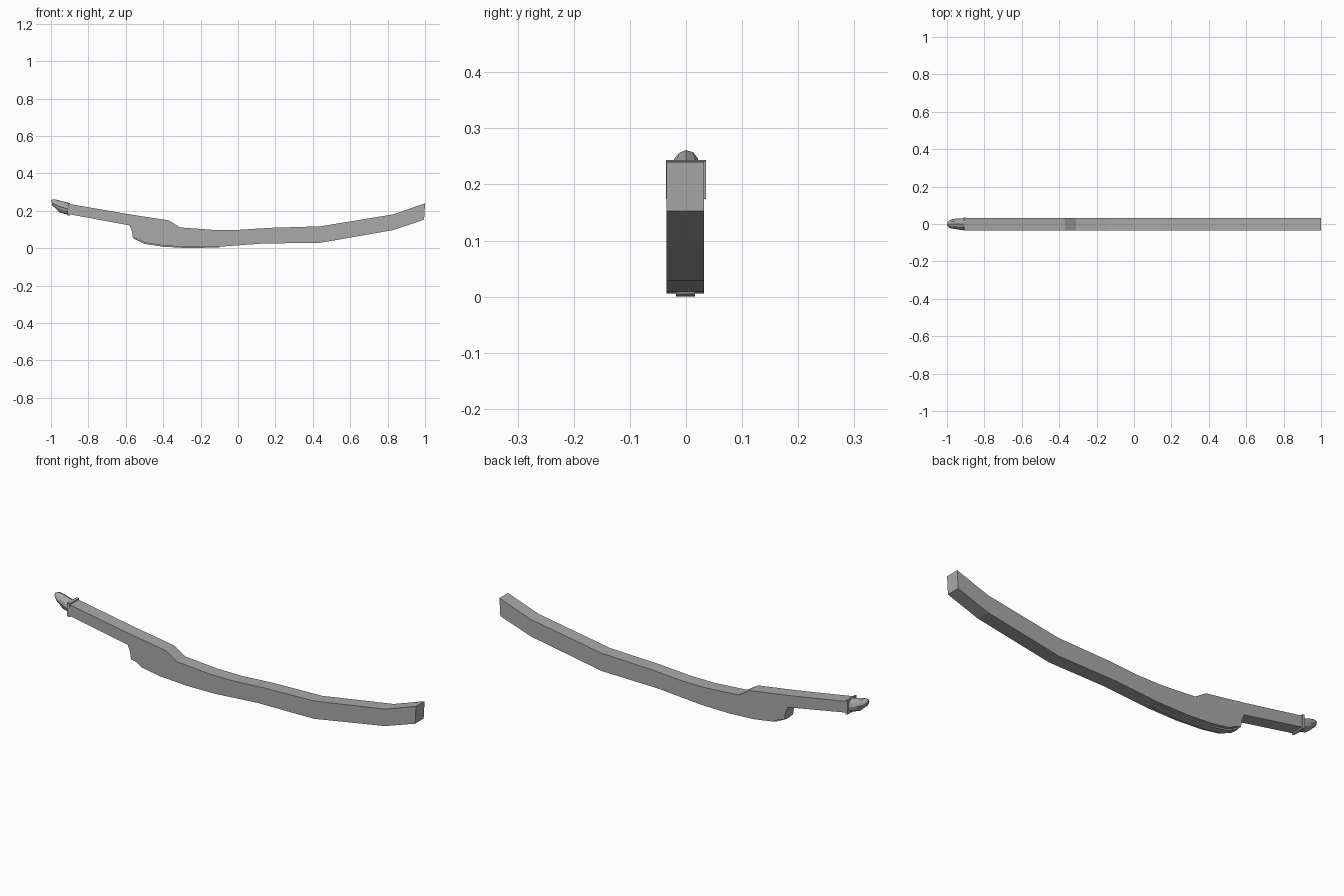
import bpy, bmesh, math, random

cube = bpy.data.objects.get("Cube")
if cube:
    bpy.data.objects.remove(cube, do_unlink=True)
random.seed(4)

grey = bpy.data.materials.new("plain grey")
grey.use_nodes = True
colour = (0.4, 0.4, 0.4, 1)
grey.diffuse_color = colour
grey.node_tree.nodes["Principled BSDF"].inputs["Base Color"].default_value = colour


def finish(name, bm):
    bmesh.ops.recalc_face_normals(bm, faces=bm.faces)
    mesh = bpy.data.meshes.new(name)
    bm.to_mesh(mesh)
    bm.free()
    mesh.materials.append(grey)
    obj = bpy.data.objects.new(name, mesh)
    bpy.context.collection.objects.link(obj)
    return obj


def slab(name, outline, y0, y1):
    """Extrude an x-z outline along y."""
    bm = bmesh.new()
    face = bm.faces.new([bm.verts.new((x, y0, z)) for x, z in outline])
    out = bmesh.ops.extrude_face_region(bm, geom=[face])
    for v in out["geom"]:
        if isinstance(v, bmesh.types.BMVert):
            v.co.y = y1
    return finish(name, bm)


def loft(name, sections, sides, lump=0.0):
    """Join rings given as (x, z centre, half width, half height, lean)."""
    bm = bmesh.new()
    rings = []
    for x, zc, w, h, lean in sections:
        ring = []
        for i in range(sides):
            a = math.tau * i / sides
            r = 1 + random.uniform(-lump, lump)
            s = math.sin(a)
            ring.append(bm.verts.new((x + lean * s, w * r * math.cos(a), zc + h * r * s)))
        rings.append(ring)
    for a, b in zip(rings, rings[1:]):
        for i in range(sides):
            j = (i + 1) % sides
            bm.faces.new((a[i], a[j], b[j], b[i]))
    bm.faces.new(rings[0])
    bm.faces.new(rings[-1])
    return finish(name, bm)


# Curved blade with its grip
top = [(-0.91, 0.238), (-0.58, 0.181), (-0.37, 0.149), (-0.31, 0.111), (-0.13, 0.098),
       (0.0, 0.098), (0.17, 0.109), (0.44, 0.117), (0.83, 0.181), (1.0, 0.24)]
belly = [(0.995, 0.153), (0.83, 0.097), (0.44, 0.029), (0.13, 0.025), (-0.1, 0.008),
         (-0.26, 0.006), (-0.4, 0.014), (-0.5, 0.03), (-0.535, 0.05), (-0.562, 0.056),
         (-0.567, 0.09), (-0.58, 0.122), (-0.91, 0.183)]
slab("blade_and_grip", top + belly, -0.035, 0.032)

# Thin raised ridge under the belly
ridge = [(-0.56, 0.058), (-0.5, 0.032), (-0.4, 0.016), (-0.26, 0.006), (-0.1, 0.008),
         (-0.1, 0.005), (-0.26, 0.0), (-0.4, 0.008), (-0.5, 0.023), (-0.56, 0.052)]
slab("belly_ridge", ridge, -0.018, 0.016)

# Leaning collar at the end of the grip
collar = [(-0.897, 0.241), (-0.909, 0.244), (-0.911, 0.176), (-0.899, 0.174)]
slab("collar", collar, -0.036, 0.036)

# Lumpy pommel
pommel = loft("pommel", [(-0.905, 0.21, 0.03, 0.033, 0), (-0.93, 0.216, 0.03, 0.032, -0.002),
                         (-0.955, 0.224, 0.027, 0.032, -0.004), (-0.975, 0.233, 0.024, 0.027, -0.005),
                         (-0.988, 0.24, 0.019, 0.02, -0.004), (-0.996, 0.242, 0.012, 0.014, -0.003)],
              12, 0.06)
for p in pommel.data.polygons:
    p.use_smooth = False
